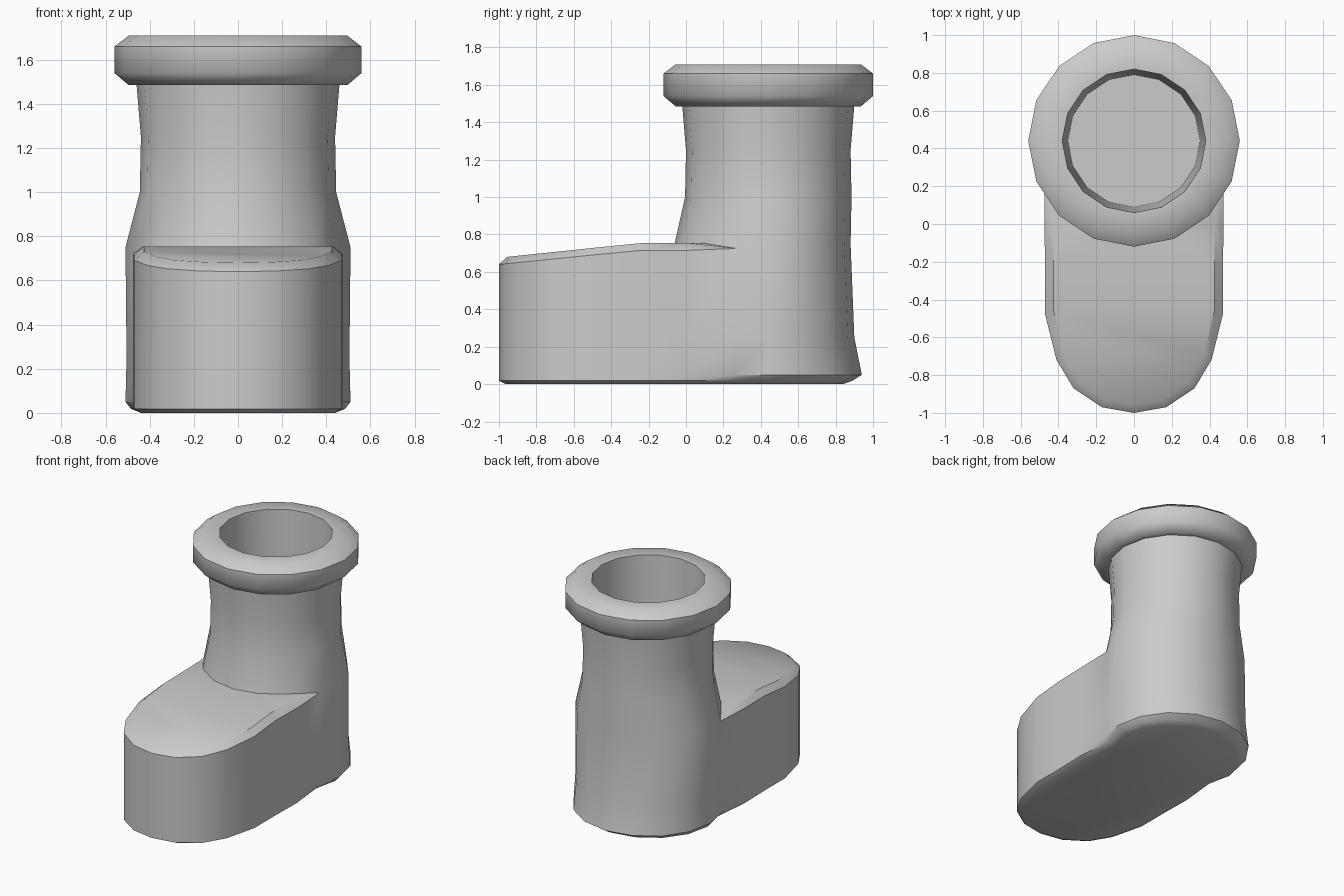
import bpy, bmesh
from math import sin, cos, radians

if "Cube" in bpy.data.objects:
    bpy.data.objects.remove(bpy.data.objects["Cube"])

CY = 0.44  # centre of the shaft in y
ANG = [radians(22.5 * i) for i in range(-1, 15)]  # 16 sides, first 11 form the back
SIDE = [(0.475, 0.0), (0.47, -0.24), (0.47, -0.48), (0.41, -0.72), (0.32, -0.87), (0.17, -0.97)]
FRONT = [(-x, y) for x, y in SIDE] + [(0, -1)] + SIDE[::-1]


def finish(name, bm, angle):
    bmesh.ops.recalc_face_normals(bm, faces=bm.faces)
    mesh = bpy.data.meshes.new(name)
    bm.to_mesh(mesh)
    bm.free()
    ob = bpy.data.objects.new(name, mesh)
    bpy.context.collection.objects.link(ob)
    bpy.ops.object.select_all(action='DESELECT')
    ob.select_set(True)
    bpy.context.view_layer.objects.active = ob
    bpy.ops.object.shade_smooth_by_angle(angle=radians(angle))


def bridge(bm, a, b):
    for i in range(len(a)):
        j = (i + 1) % len(a)
        bm.faces.new((a[i], a[j], b[j], b[i]))


def circle(bm, z, rx, ry):
    return [bm.verts.new((rx * cos(a), CY + ry * sin(a), z)) for a in ANG]


def rim_z(y):
    return min(0.715, 0.64 + 0.1 * (y + 1))


def foot_ring(bm, z, rx, ry, sx=1, sy=1):
    # back arc of the heel followed by the toe outline; z=None gives the sloping rim
    ring = []
    for i, a in enumerate(ANG[:11]):
        zz = z if z is not None else (0.725 if i in (0, 10) else 0.75)
        ring.append(bm.verts.new((rx * cos(a), CY + ry * sin(a), zz)))
    for x, y in FRONT:
        ring.append(bm.verts.new((x * sx, y * sy, rim_z(y) if z is None else z)))
    return ring


# Foot walls and sole
bm = bmesh.new()
rings = [foot_ring(bm, 0.0, 0.44, 0.40, 0.93, 0.965),
         foot_ring(bm, 0.018, 0.485, 0.45),
         foot_ring(bm, 0.05, 0.51, 0.50),
         foot_ring(bm, 0.25, 0.505, 0.46),
         foot_ring(bm, None, 0.51, 0.44)]
bm.faces.new(rings[0][::-1])
for a, b in zip(rings, rings[1:]):
    bridge(bm, a, b)
top = rings[-1]

# Bevelled rim around the instep
inner = [bm.verts.new((x * 0.905, y * 0.958, rim_z(y) + 0.04)) for x, y in FRONT]
for i in range(12):
    bm.faces.new((top[11 + i], top[12 + i], inner[i + 1], inner[i]))
bm.faces.new((top[10], top[11], inner[0]))
bm.faces.new((top[23], top[0], inner[12]))

# Instep surface
bm.faces.new((inner[5], inner[6], inner[7]))
for i in range(1, 5):
    bm.faces.new((inner[i], inner[i + 1], inner[11 - i], inner[12 - i]))
arc = [bm.verts.new((0.49 * cos(a), CY + 0.5 * sin(a), 0.755)) for a in ANG[11:]]
for s in (0, 1):
    e, i0, i1, ar = (top[10], inner[0], inner[1], arc) if s == 0 else (top[0], inner[12], inner[11], arc[::-1])
    bm.faces.new((e, i0, ar[0]))
    bm.faces.new((i0, i1, ar[1], ar[0]))
    bm.faces.new((i1, ar[2], ar[1]))
bm.faces.new((inner[1], inner[11], arc[2]))

# Shaft
prev = top[:11] + arc
for z, r in ((1.0, 0.445), (1.25, 0.44), (1.49, 0.46)):
    cur = circle(bm, z, r, r)
    bridge(bm, prev, cur)
    prev = cur
finish("boot_body", bm, 38)

# Rolled cuff and the hollow inside
bm = bmesh.new()
profile = [(0.455, 1.485), (0.495, 1.485), (0.56, 1.54), (0.56, 1.66),
           (0.495, 1.71), (0.38, 1.71), (0.35, 0.95)]
loops = [circle(bm, z, r, r) for r, z in profile]
for a, b in zip(loops, loops[1:]):
    bridge(bm, a, b)
bm.faces.new(loops[-1])
finish("cuff", bm, 50)
# The open cuff profile needs its upper faces pointing up
cuff = bpy.data.objects["cuff"].data
if max(cuff.polygons, key=lambda p: p.center.z).normal.z < 0:
    cuff.flip_normals()
